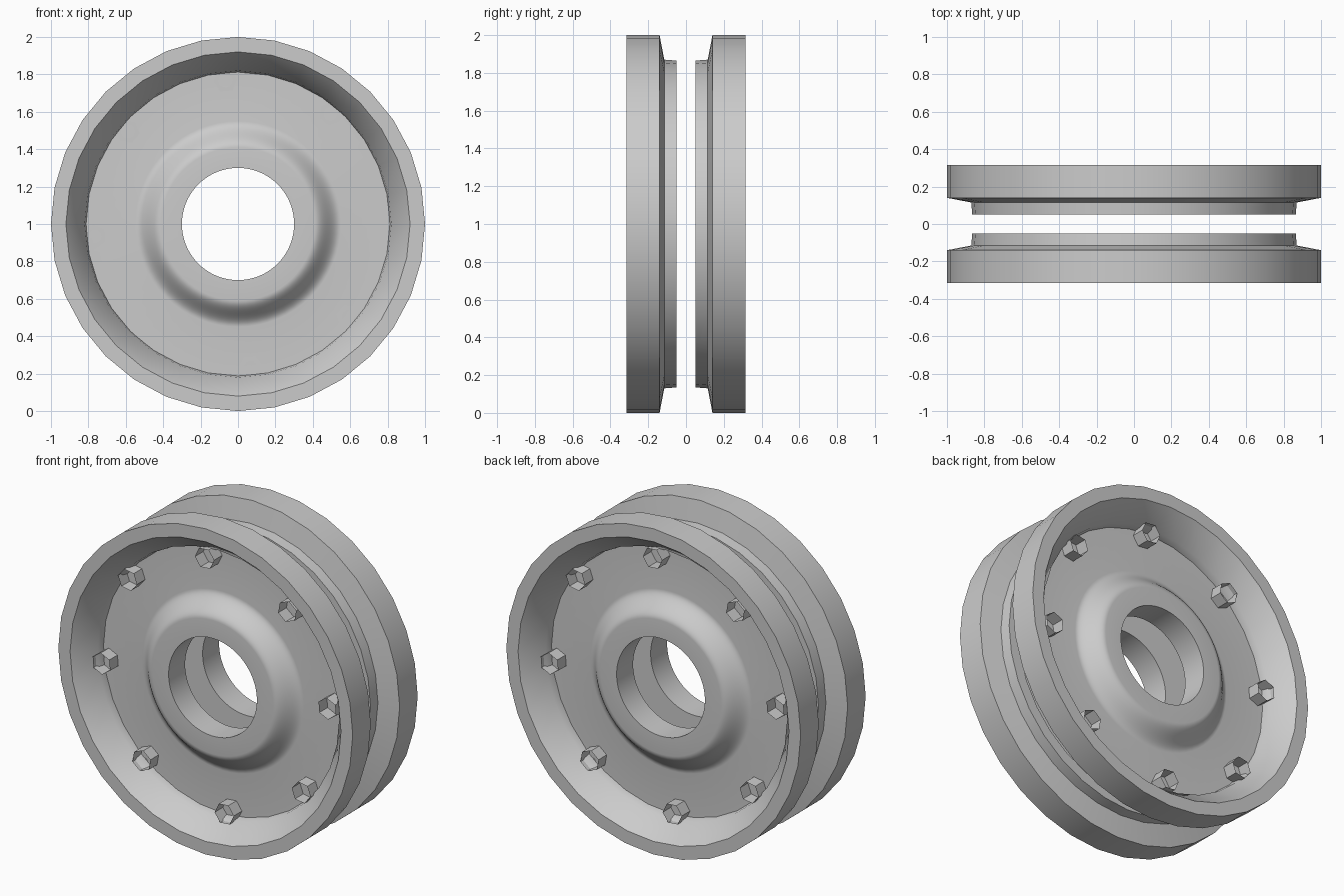
import bpy, bmesh, math
from mathutils import Matrix, Vector

cube = bpy.data.objects.get("Cube")
if cube:
    bpy.data.objects.remove(cube, do_unlink=True)

GREY = (0.6, 0.6, 0.6, 1)
metal = bpy.data.materials.new("plain grey metal")
metal.use_nodes = True
metal.diffuse_color = GREY
metal.node_tree.nodes["Principled BSDF"].inputs["Base Color"].default_value = GREY


def finish(bm, name, turn, smooth=True):
    """Turn a part to its side and make it an object."""
    bm.transform(Matrix.Rotation(turn, 4, 'Z'))
    bm.transform(Matrix.Translation((0, 0, 1)))
    mesh = bpy.data.meshes.new(name)
    bm.to_mesh(mesh)
    bm.free()
    mesh.materials.append(metal)
    ob = bpy.data.objects.new(name, mesh)
    bpy.context.collection.objects.link(ob)
    if smooth:
        bpy.ops.object.select_all(action='DESELECT')
        ob.select_set(True)
        bpy.context.view_layer.objects.active = ob
        bpy.ops.object.shade_smooth_by_angle(angle=math.radians(30))
    return ob


def lathe(profile, sides):
    """Revolve a closed (radius, y) profile around the y axis."""
    bm = bmesh.new()
    rings = []
    for i in range(sides):
        a = math.tau * i / sides
        rings.append([bm.verts.new((r * math.cos(a), y, r * math.sin(a)))
                      for r, y in profile])
    n = len(profile)
    for i in range(sides):
        p, q = rings[i], rings[(i + 1) % sides]
        for j in range(n):
            k = (j + 1) % n
            bm.faces.new((p[j], p[k], q[k], q[j]))
    bmesh.ops.recalc_face_normals(bm, faces=bm.faces)
    return bm


def add_nut(bm, angle):
    """Open hexagonal socket with a ring-shaped floor, facing inward."""
    out = Vector((math.cos(angle), 0, math.sin(angle)))
    side = Vector((-math.sin(angle), 0, math.cos(angle)))
    centre = out * 0.77

    def loop(radius, y, count):
        return [bm.verts.new(centre + Vector((0, y, 0)) + radius *
                (side * math.cos(math.tau * i / count) + out * math.sin(math.tau * i / count)))
                for i in range(count)]

    def face(verts, goal):
        f = bm.faces.new(verts)
        f.normal_update()
        if f.normal.dot(goal(f.calc_center_median())) < 0:
            f.normal_flip()

    front, base = loop(0.065, -0.23, 6), loop(0.065, -0.15, 6)
    bore = loop(0.037, -0.15, 12)
    for i in range(6):
        j = (i + 1) % 6
        face((front[i], front[j], base[j], base[i]),
             lambda c: centre + Vector((0, c.y, 0)) - c)
        face((base[i], base[j], bore[2 * j], bore[2 * i + 1], bore[2 * i]),
             lambda c: Vector((0, -1, 0)))


# Profiles of one wheel half: outer rim, and plate with raised rounded hub
rim = [(0.92, -0.315), (1, -0.315), (1, -0.14), (0.87, -0.115), (0.865, -0.05),
       (0.8, -0.05), (0.8, -0.14), (0.812, -0.145), (0.82, -0.19)]
steps = 14
swell = [(0.41 + 0.14 * t / steps, -0.195 - 0.05 * math.cos(math.pi * t / steps))
         for t in range(steps + 1)]
plate = [(0.3, -0.085), (0.3, -0.245)] + swell + [(0.818, -0.145), (0.818, -0.085)]

for label, turn in (("front", 0), ("back", math.pi)):
    finish(lathe(rim, 32), label + "_rim", turn)
    finish(lathe(plate, 64), label + "_hub_plate", turn)
    nuts = bmesh.new()
    for k in range(8):
        add_nut(nuts, math.radians(5 + 45 * k))
    finish(nuts, label + "_nuts", turn, smooth=False)
